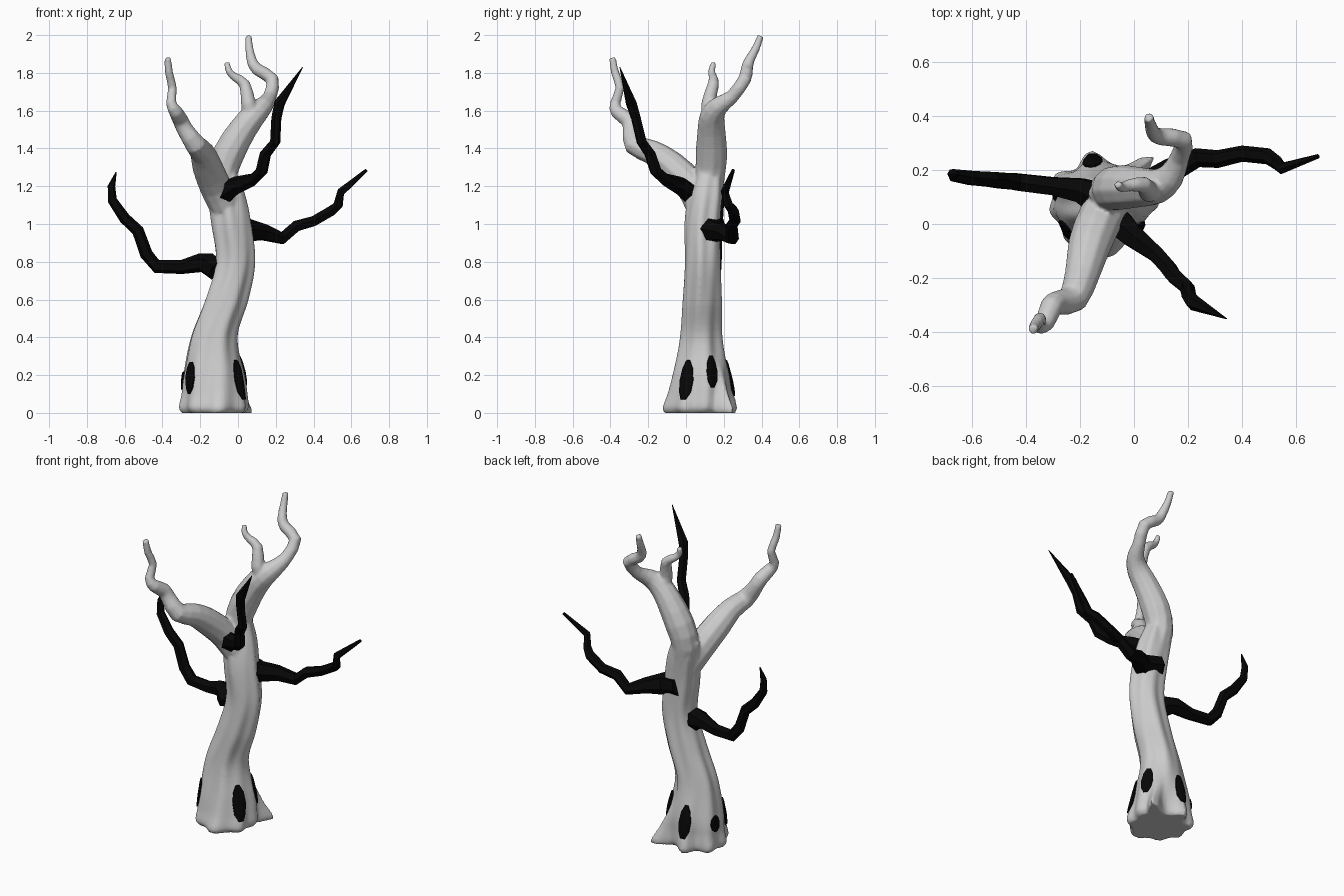
import bpy, bmesh, math
from mathutils import Vector

black = bpy.data.materials.new("black_bark")
black.diffuse_color = (0.002, 0.002, 0.002, 1)


def smooth(keys, n=5):
    """Catmull-Rom through (x, y, z, radius) keys."""
    k = [Vector(p) for p in keys]
    k = [2 * k[0] - k[1]] + k + [2 * k[-1] - k[-2]]
    out = []
    for i in range(1, len(k) - 2):
        a, b, c, d = k[i - 1:i + 3]
        for j in range(n):
            t = j / n
            out.append(0.5 * (2 * b + (c - a) * t + (2 * a - 5 * b + 4 * c - d) * t * t
                              + (3 * b - a - 3 * c + d) * t ** 3))
    return out + [k[-2]]


def loft(bm, rings):
    """Skin a list of point rings and cap both ends."""
    vs = [[bm.verts.new(p) for p in r] for r in rings]
    n = len(vs[0])
    for a, b in zip(vs, vs[1:]):
        for i in range(n):
            j = (i + 1) % n
            bm.faces.new((a[i], a[j], b[j], b[i]))
    bm.faces.new(vs[0][::-1])
    bm.faces.new(vs[-1])


def tube(bm, pts, sides):
    """Tapered tube along (x, y, z, radius) points."""
    rings, u = [], None
    for i, p in enumerate(pts):
        a, b = pts[max(i - 1, 0)], pts[min(i + 1, len(pts) - 1)]
        d = (Vector(b[:3]) - Vector(a[:3])).normalized()
        u = u or d.orthogonal()
        u = (u - d * u.dot(d)).normalized()
        w = d.cross(u)
        rings.append([Vector(p[:3]) + p[3] * (u * math.cos(t) + w * math.sin(t))
                      for t in (math.tau * s / sides for s in range(sides))])
    loft(bm, rings)


def finish(bm, name, mat=None):
    bmesh.ops.recalc_face_normals(bm, faces=bm.faces)
    me = bpy.data.meshes.new(name)
    bm.to_mesh(me)
    bm.free()
    ob = bpy.data.objects.new(name, me)
    bpy.context.collection.objects.link(ob)
    if mat:
        me.materials.append(mat)
    return ob


# Trunk surface: swaying axis, root flares at the foot, twisted bark ridges
axis = smooth([(-.125, .07, 0, .145), (-.125, .07, .03, .163), (-.125, .075, .1, .158),
               (-.13, .08, .2, .15), (-.128, .08, .4, .116), (-.062, .085, .6, .107),
               (-.017, .09, .8, .097), (-.037, .09, 1.0, .097), (-.06, .105, 1.15, .092),
               (-.085, .12, 1.27, .075)], 6)
# root flares: angle, height of flare, angular width
roots = [(46, .13, .18), (100, .05, .25), (140, .04, .25), (188, .022, .25),
         (228, .015, .25), (275, .055, .33), (330, .02, .25)]


def surf(t, z, off=0):
    i = next((i for i in range(len(axis) - 2) if axis[i + 1].z >= z), len(axis) - 2)
    a, b = axis[i], axis[i + 1]
    c = a.lerp(b, (z - a.z) / (b.z - a.z))
    r = c.w * (1 + .05 * math.sin(5 * t + 3 * z) + .03 * math.sin(8 * t - 4 * z))
    fade = max(0, 1 - z / .38) ** 2.2
    for deg, h, wide in roots:
        d = math.remainder(t - math.radians(deg), math.tau)
        r += h * fade * math.exp(-(d / wide) ** 2)
    r += off
    return Vector((c.x + 1.06 * r * math.cos(t), c.y + .95 * r * math.sin(t), z))


bm = bmesh.new()
loft(bm, [[surf(math.tau * s / 48, p.z) for s in range(48)] for p in axis])

# Pale limbs: upper trunk with long twig, short twig, front left limb
limbs = [
    [(-.05, .1, 1.08, .085), (-.085, .125, 1.24, .08), (-.05, .135, 1.37, .085),
     (.025, .135, 1.5, .075), (.085, .14, 1.575, .066), (.135, .175, 1.625, .052),
     (.168, .245, 1.675, .037), (.182, .31, 1.765, .036), (.10, .322, 1.82, .033),
     (.073, .335, 1.865, .028), (.06, .37, 1.93, .022), (.055, .395, 1.995, .018)],
    [(.075, .14, 1.56, .055), (.055, .12, 1.64, .04), (.035, .145, 1.74, .031),
     (-.02, .142, 1.78, .023), (-.048, .135, 1.81, .019), (-.06, .148, 1.855, .015)],
    [(-.07, .08, 1.1, .085), (-.12, .03, 1.2, .085), (-.165, -.08, 1.31, .08),
     (-.19, -.18, 1.38, .066), (-.225, -.275, 1.42, .056), (-.28, -.29, 1.5, .045),
     (-.305, -.305, 1.55, .043), (-.33, -.365, 1.595, .037), (-.354, -.375, 1.64, .028),
     (-.347, -.35, 1.72, .024), (-.365, -.375, 1.8, .022), (-.372, -.39, 1.88, .018)],
]
for keys in limbs:
    tube(bm, smooth(keys, 2), 10)
trunk = finish(bm, "trunk_and_limbs")
rm = trunk.modifiers.new("fuse", 'REMESH')
rm.mode = 'VOXEL'
rm.voxel_size = .009
rm.use_smooth_shade = True
sm = trunk.modifiers.new("soften", 'SMOOTH')
sm.factor = .5
sm.iterations = 2

# Black faceted branches
branches = {
    "left_branch": [(-.115, .075, .755, .06), (-.15, .1, .785, .064), (-.2, .125, .795, .05),
                    (-.3, .14, .772, .037), (-.43, .155, .775, .036), (-.485, .16, .84, .034),
                    (-.53, .165, .965, .032), (-.6, .17, 1.03, .03), (-.665, .18, 1.125, .025),
                    (-.67, .185, 1.2, .02), (-.645, .185, 1.275, .003)],
    "right_branch": [(-.06, .155, .99, .06), (.055, .135, .965, .065), (.14, .2, .955, .046),
                     (.235, .245, .925, .036), (.31, .24, .99, .033), (.4, .26, 1.015, .03),
                     (.495, .25, 1.07, .03), (.53, .225, 1.1, .026), (.545, .205, 1.17, .022),
                     (.68, .25, 1.285, .009)],
    "front_branch": [(-.07, .02, 1.165, .06), (-.01, -.04, 1.205, .048), (.08, -.11, 1.235, .034),
                     (.125, -.16, 1.28, .033), (.145, -.19, 1.37, .031), (.197, -.235, 1.435, .028),
                     (.203, -.265, 1.56, .027), (.22, -.29, 1.64, .03), (.342, -.35, 1.83, .002)],
}
for name, pts in branches.items():
    bm = bmesh.new()
    tube(bm, pts, 6)
    finish(bm, name, black)

# Dark bark hollows hugging the foot: angle, height, half angle, half height
hollows = [(221, .185, .24, .088), (-32, .175, .27, .108), (24, .22, .22, .088),
           (98, .185, .22, .1), (163, .17, .24, .05)]
for n, (deg, z0, da, dz) in enumerate(hollows):
    bm = bmesh.new()
    mid = math.radians(deg)
    rings = [[surf(mid + da * k * math.cos(a), z0 + dz * k * math.sin(a), off)
              for a in (math.tau * s / 10 for s in range(10))]
             for k, off in ((1.03, -.012), (1, .007), (.75, .009), (.5, .009), (.2, .009))]
    loft(bm, rings)
    finish(bm, f"bark_hollow_{n + 1}", black)
